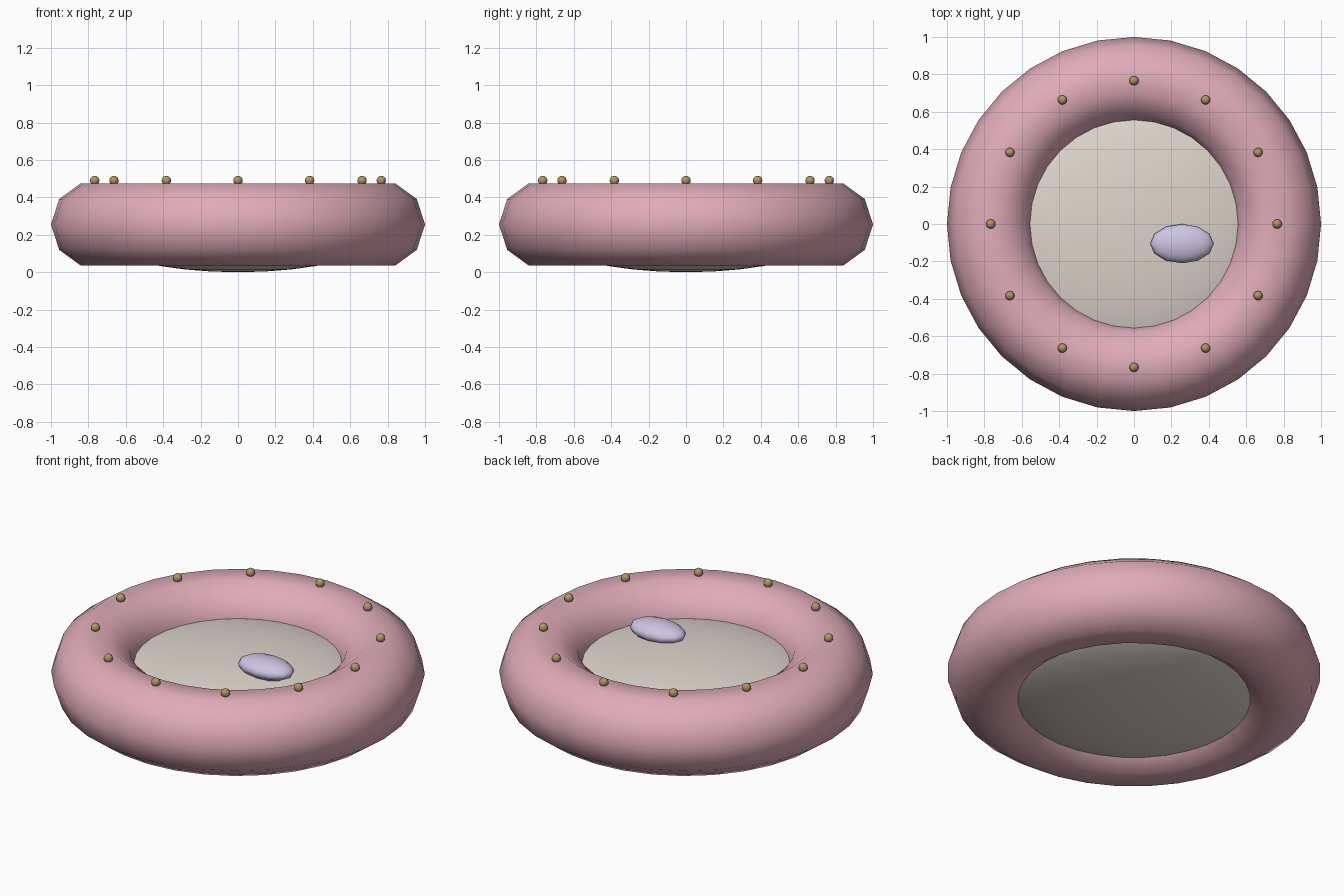
import bpy, math

if "Cube" in bpy.data.objects:
    bpy.data.objects.remove(bpy.data.objects["Cube"])

def material(name, rgb):
    # sRGB 0-255 to linear
    lin = [((c / 255 + 0.055) / 1.055) ** 2.4 for c in rgb]
    m = bpy.data.materials.new(name)
    m.diffuse_color = (*lin, 1)
    m.use_nodes = True
    m.node_tree.nodes["Principled BSDF"].inputs["Base Color"].default_value = m.diffuse_color
    return m

pink = material("soft pink", (224, 172, 185))
cream = material("warm cream", (222, 214, 205))
lilac = material("pale lilac", (205, 197, 226))
gold = material("dull gold", (176, 150, 100))

def finish(name, mat):
    ob = bpy.context.object
    ob.name = name
    ob.data.materials.append(mat)
    bpy.ops.object.shade_smooth()
    return ob

def ellipsoid(name, loc, radii, mat, seg, rings):
    bpy.ops.mesh.primitive_uv_sphere_add(segments=seg, ring_count=rings, radius=1, location=loc)
    ob = finish(name, mat)
    ob.scale = radii
    return ob

# Padded ring
bpy.ops.mesh.primitive_torus_add(major_radius=0.7685, minor_radius=0.2315,
                                 major_segments=32, minor_segments=10,
                                 location=(0, 0, 0.255))
finish("padded_ring", pink)

# Domed cushion filling the middle
ellipsoid("centre_cushion", (0, 0, 0.19), (0.74, 0.74, 0.19), cream, 32, 16)

# Small oval pillow lying on the cushion
ellipsoid("oval_pillow", (0.257, -0.105, 0.395), (0.17, 0.105, 0.057), lilac, 12, 8)

# Ring of studs
for i in range(12):
    a = i * math.pi / 6
    ellipsoid(f"stud_{i + 1}", (0.766 * math.cos(a), 0.766 * math.sin(a), 0.49),
              (0.025, 0.025, 0.025), gold, 12, 8)
